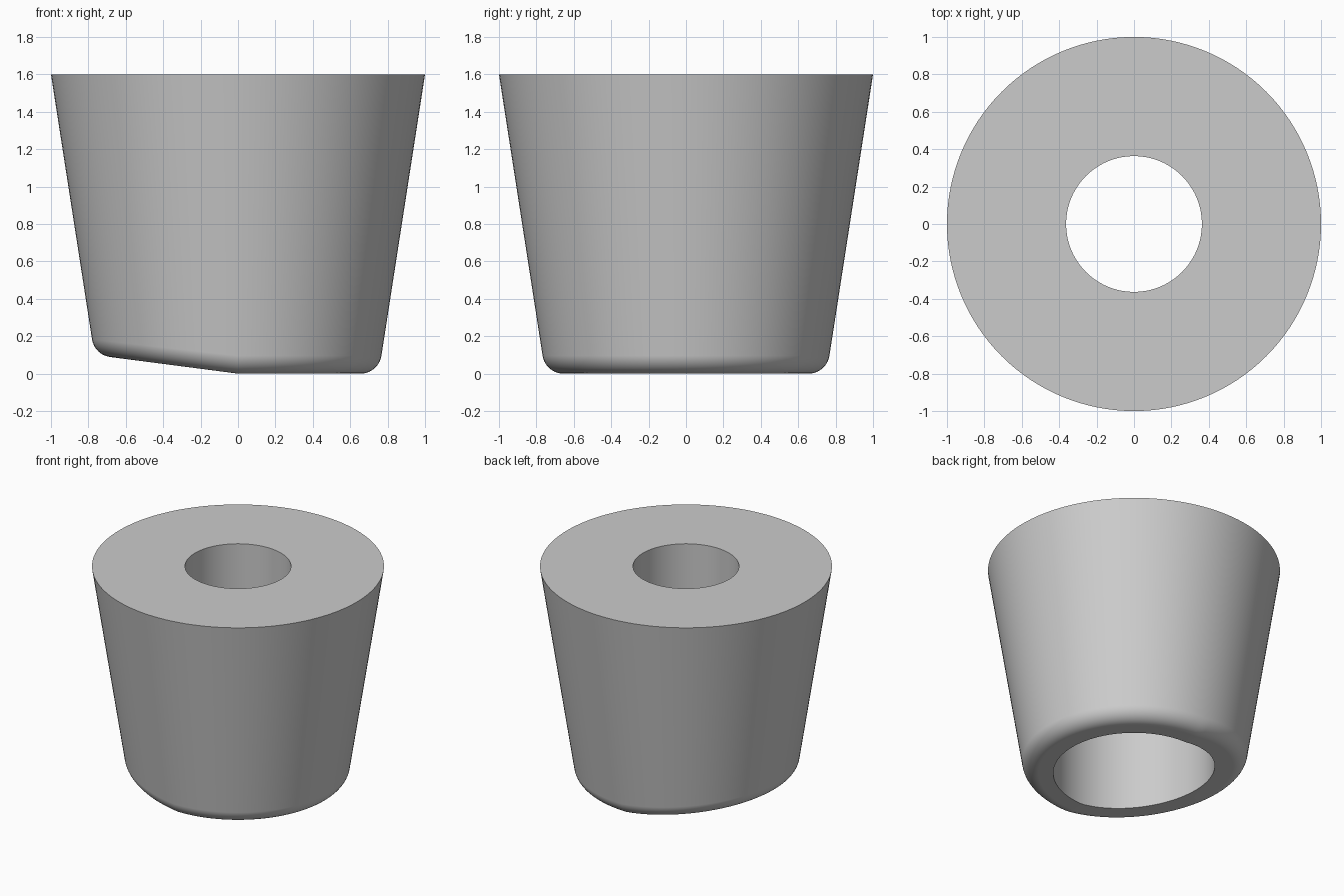
import bpy, bmesh, math
from mathutils import Vector

cube = bpy.data.objects.get("Cube")
if cube:
    bpy.data.objects.remove(cube, do_unlink=True)

SEGMENTS = 128
HEIGHT = 1.6
TOP_R, BASE_R = 1.0, 0.752        # cone radii at the top and at z = 0
HOLE_R, BORE_R = 0.363, 0.553     # screw hole and wider lower bore
STEP_Z = 0.9                      # shoulder between the two bores
SLOPE = 0.13                      # rise of the bevelled half of the underside
FILLET, ARC_STEPS = 0.113, 10


def section(angle):
    """Closed (radius, height) profile at one angle around the axis."""
    rise = max(0.0, -SLOPE * math.cos(angle))
    if rise < 1e-6:
        rise = 0.0
    draft = (TOP_R - BASE_R) / HEIGHT
    corner_r = BASE_R / (1 - draft * rise)
    corner = Vector((corner_r, corner_r * rise))
    inward = Vector((-1, -rise)).normalized()
    upward = Vector((draft, 1)).normalized()

    # rounded lower rim, tangent to the underside and the cone
    half = inward.angle(upward) / 2
    centre = corner + (inward + upward).normalized() * FILLET / math.sin(half)
    reach = FILLET / math.tan(half)
    a = corner + inward * reach - centre
    b = corner + upward * reach - centre
    sweep = a.angle(b)
    arc = [centre + (a * math.sin((1 - t) * sweep) + b * math.sin(t * sweep)) / math.sin(sweep)
           for t in (i / ARC_STEPS for i in range(ARC_STEPS + 1))]
    return ([(HOLE_R, HEIGHT), (HOLE_R, STEP_Z), (BORE_R, STEP_Z), (BORE_R, BORE_R * rise)]
            + [tuple(p) for p in arc] + [(TOP_R, HEIGHT)])


# tapered foot: sweep the changing section round the axis
bm = bmesh.new()
rings = []
for i in range(SEGMENTS):
    ang = 2 * math.pi * i / SEGMENTS
    rings.append([bm.verts.new((r * math.cos(ang), r * math.sin(ang), z))
                  for r, z in section(ang)])
for i, ring in enumerate(rings):
    following = rings[(i + 1) % SEGMENTS]
    for j in range(len(ring)):
        k = (j + 1) % len(ring)
        bm.faces.new((ring[j], ring[k], following[k], following[j]))
bmesh.ops.recalc_face_normals(bm, faces=bm.faces)

mesh = bpy.data.meshes.new("tapered_foot")
bm.to_mesh(mesh)
bm.free()
foot = bpy.data.objects.new("tapered_foot", mesh)
bpy.context.collection.objects.link(foot)

# plain grey finish
grey = bpy.data.materials.new("light_grey")
grey.use_nodes = True
colour = (0.6, 0.6, 0.6, 1)
grey.diffuse_color = colour
grey.node_tree.nodes["Principled BSDF"].inputs["Base Color"].default_value = colour
mesh.materials.append(grey)

# smooth walls, crisp top and bore edges
bpy.ops.object.select_all(action='DESELECT')
foot.select_set(True)
bpy.context.view_layer.objects.active = foot
bpy.ops.object.shade_smooth_by_angle(angle=math.radians(30))

# crisp crease where the underside starts to slope
for e in mesh.edges:
    p, q = (mesh.vertices[v].co for v in e.vertices)
    if max(abs(p.x), abs(q.x), p.z, q.z) < 1e-4:
        e.use_edge_sharp = True
weighted = foot.modifiers.new("even_shading", 'WEIGHTED_NORMAL')
weighted.keep_sharp = True
